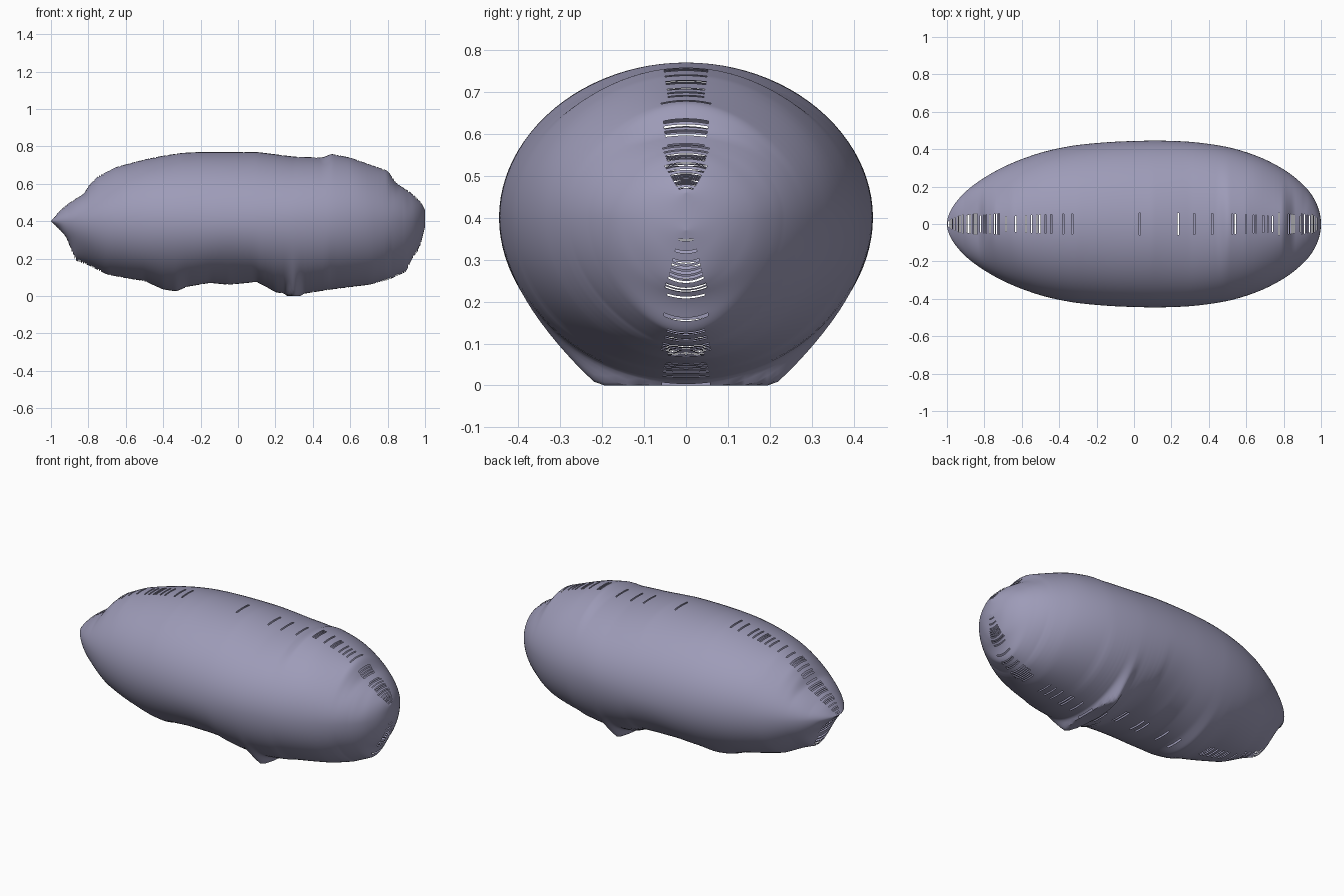
import bpy
import bmesh
import math
import random

default = bpy.data.objects.get("Cube")
if default:
    bpy.data.objects.remove(default)

random.seed(4)
COLUMNS = 360      # slices along the length
SIDES = 96         # points around each slice
MID = 0.4          # height of the widest line

# Seam outline (x, z) along the top and the bottom, and half width (x, y)
TOP = [(-1, .4), (-.95, .46), (-.9, .5), (-.82, .55), (-.8, .59), (-.75, .64),
       (-.65, .69), (-.5, .73), (-.4, .75), (-.3, .765), (-.2, .77), (.1, .77),
       (.3, .745), (.45, .74), (.5, .76), (.6, .74), (.7, .705), (.8, .67),
       (.85, .6), (.93, .55), (.98, .5), (1, .46)]
BOTTOM = [(-1, .4), (-.97, .37), (-.92, .32), (-.87, .19), (-.8, .165),
          (-.7, .115), (-.6, .095), (-.5, .08), (-.4, .035), (-.33, .025),
          (-.27, .05), (-.15, .07), (-.05, .06), (.1, .075), (.15, .05),
          (.2, .02), (.26, .01), (.3, -.12), (.34, .01), (.4, .02), (.5, .035),
          (.7, .06), (.8, .085), (.9, .13), (.93, .2), (.97, .25), (1, .37)]
WIDTH = [(-1, 0), (-.98, .07), (-.9, .17), (-.8, .25), (-.6, .35), (-.4, .41),
         (-.2, .435), (0, .445), (.2, .447), (.4, .432), (.6, .39), (.8, .295),
         (.9, .22), (.96, .14), (1, 0)]


def sample(points, x):
    """Straight interpolation through a list of points."""
    for (xa, va), (xb, vb) in zip(points, points[1:]):
        if x <= xb:
            return va + (vb - va) * (x - xa) / (xb - xa)
    return points[-1][1]


def soften(points, x, reach):
    """Moving average whose window closes towards the tips."""
    reach = min(reach, 1 - abs(x))
    steps = range(-8, 9)
    return sum(sample(points, x + reach * s / 8) for s in steps) / len(steps)


# Squared widths interpolate into round ends
WIDTH_SQUARED = [(x, w * w) for x, w in WIDTH]


def slice_points(x):
    """Oval slice: smooth on the flanks, following the rough seam at its poles."""
    half_width = math.sqrt(max(soften(WIDTH_SQUARED, x, .12), 0))
    seams = {}
    for upper, outline in ((True, TOP), (False, BOTTOM)):
        base = soften(outline, x, .18)
        seams[upper] = base, soften(outline, x, .012) - base
    points = []
    for i in range(SIDES):
        angle = math.tau * i / SIDES
        rise = abs(math.sin(angle))
        base, rough = seams[i < SIDES / 2]
        z = MID + (base - MID) * rise + rough * rise ** 5
        points.append((x, half_width * math.cos(angle), max(z, 0)))
    return points


# Inflated body
bm = bmesh.new()
rings = []
for c in range(COLUMNS + 1):
    x = -math.cos(math.pi * c / COLUMNS)
    rings.append([bm.verts.new(p) for p in slice_points(x)])

slit_faces = []
for c in range(COLUMNS):
    x = rings[c][0].co.x
    chance = .08 + .7 * x * x
    # Thin open slits along the top and bottom seams
    slit = {side: c % 2 and abs(x) < .995 and random.random() < chance
            for side in (True, False)}
    for i in range(SIDES):
        j = (i + 1) % SIDES
        face = bm.faces.new((rings[c][i], rings[c][j],
                             rings[c + 1][j], rings[c + 1][i]))
        angle = math.tau * (i + .5) / SIDES
        y = face.calc_center_median().y
        if slit[i < SIDES / 2] and abs(y) < .05 and abs(math.cos(angle)) < .3:
            slit_faces.append(face)

bmesh.ops.recalc_face_normals(bm, faces=bm.faces)
bmesh.ops.delete(bm, geom=slit_faces, context="FACES")
bmesh.ops.remove_doubles(bm, verts=bm.verts, dist=.00002)

mesh = bpy.data.meshes.new("inflated_body")
bm.to_mesh(mesh)
bm.free()
body = bpy.data.objects.new("inflated_body", mesh)
bpy.context.collection.objects.link(body)

# Colour
colour = (.34, .33, .48, 1)
material = bpy.data.materials.new("lavender_grey")
material.use_nodes = True
material.diffuse_color = colour
material.node_tree.nodes["Principled BSDF"].inputs["Base Color"].default_value = colour
mesh.materials.append(material)

# Smooth shading with a crisp rim on the flat foot
bpy.ops.object.select_all(action="DESELECT")
body.select_set(True)
bpy.context.view_layer.objects.active = body
bpy.ops.object.shade_smooth_by_angle(angle=math.radians(35))
